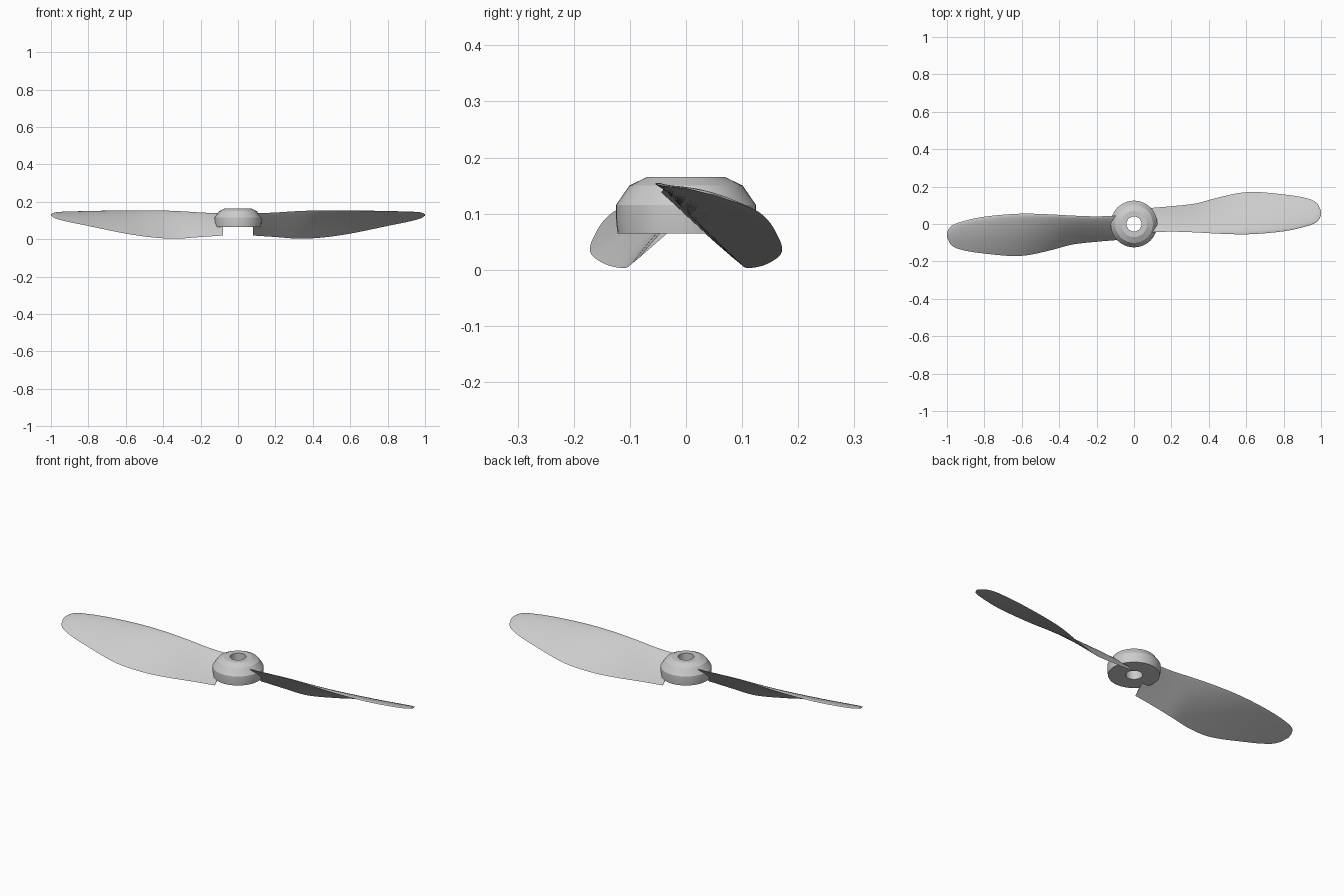
import bpy, bmesh, math
from mathutils import Vector

if "Cube" in bpy.data.objects:
    bpy.data.objects.remove(bpy.data.objects["Cube"])

grey = bpy.data.materials.new("light grey")
grey.use_nodes = True
colour = (0.6, 0.6, 0.6, 1)
grey.diffuse_color = colour
grey.node_tree.nodes["Principled BSDF"].inputs["Base Color"].default_value = colour


def finish(name, bm, angle):
    bmesh.ops.recalc_face_normals(bm, faces=bm.faces)
    mesh = bpy.data.meshes.new(name)
    bm.to_mesh(mesh)
    bm.free()
    mesh.materials.append(grey)
    obj = bpy.data.objects.new(name, mesh)
    bpy.context.collection.objects.link(obj)
    bpy.ops.object.select_all(action='DESELECT')
    obj.select_set(True)
    bpy.context.view_layer.objects.active = obj
    bpy.ops.object.shade_smooth_by_angle(angle=math.radians(angle))
    return obj


def loft(bm, rings, closed):
    pairs = list(zip(rings, rings[1:]))
    if closed:
        pairs.append((rings[-1], rings[0]))
    for a, b in pairs:
        for i in range(len(a)):
            j = (i + 1) % len(a)
            bm.faces.new((a[i], a[j], b[j], b[i]))


# Hub: bevelled ring with a shaft hole
PROFILE = [(0.04, 0.065), (0.122, 0.065), (0.125, 0.09), (0.125, 0.115),
           (0.101, 0.15), (0.07, 0.165), (0.04, 0.165)]
SIDES = 40
bm = bmesh.new()
rings = [[bm.verts.new((r * math.cos(2 * math.pi * i / SIDES),
                        r * math.sin(2 * math.pi * i / SIDES), z))
          for i in range(SIDES)] for r, z in PROFILE]
loft(bm, rings, True)
finish("hub", bm, 25)

# Blade stations: x, then y and z of the high edge, y and z of the low edge
STATIONS = [Vector(s) for s in (
    (0.08, -0.045, 0.138, 0.085, 0.02),
    (0.2, -0.041, 0.143, 0.095, 0.012),
    (0.33, -0.045, 0.151, 0.11, 0.003),
    (0.46, -0.052, 0.154, 0.144, 0.01),
    (0.61, -0.055, 0.153, 0.171, 0.032),
    (0.8, -0.039, 0.149, 0.158, 0.071),
    (0.93, -0.01, 0.146, 0.136, 0.098),
    (0.98, 0.013, 0.142, 0.11, 0.113),
    (1.0, 0.045, 0.134, 0.07, 0.126))]


def spline(p, i, t):
    a, b, c, d = (p[max(0, min(len(p) - 1, i + k))] for k in (-1, 0, 1, 2))
    # Tangents are scaled by the spacing along the blade
    m1 = (c - a) * ((c[0] - b[0]) / (c[0] - a[0]))
    m2 = (d - b) * ((c[0] - b[0]) / (d[0] - b[0]))
    return ((2*t**3 - 3*t*t + 1) * b + (t**3 - 2*t*t + t) * m1
            + (3*t*t - 2*t**3) * c + (t**3 - t*t) * m2)


def section(bm, s, n=12):
    x, hy, hz, ly, lz = s
    high, low = Vector((x, hy, hz)), Vector((x, ly, lz))
    chord = low - high
    up = Vector((0, -chord.z, chord.y))

    def point(u, side):
        thick = 0.075 * math.sqrt(u) * (1 - u) * 2.6 + 0.02 * math.sin(math.pi * u)
        return bm.verts.new(high + chord * u + up * thick * side)
    us = [(1 - math.cos(math.pi * i / n)) / 2 for i in range(n + 1)]
    return ([point(u, 0.6) for u in us]
            + [point(u, -0.1) for u in reversed(us[1:-1])])


# Two blades, half a turn apart
STEPS = 5
for name, turn in (("left_blade", 0), ("right_blade", math.pi)):
    bm = bmesh.new()
    path = [spline(STATIONS, i, k / STEPS)
            for i in range(len(STATIONS) - 1) for k in range(STEPS)]
    rings = [section(bm, s) for s in path + [STATIONS[-1]]]
    loft(bm, rings, False)
    bm.faces.new(rings[0])
    bm.faces.new(rings[-1])
    blade = finish(name, bm, 50)
    blade.rotation_euler.z = turn
